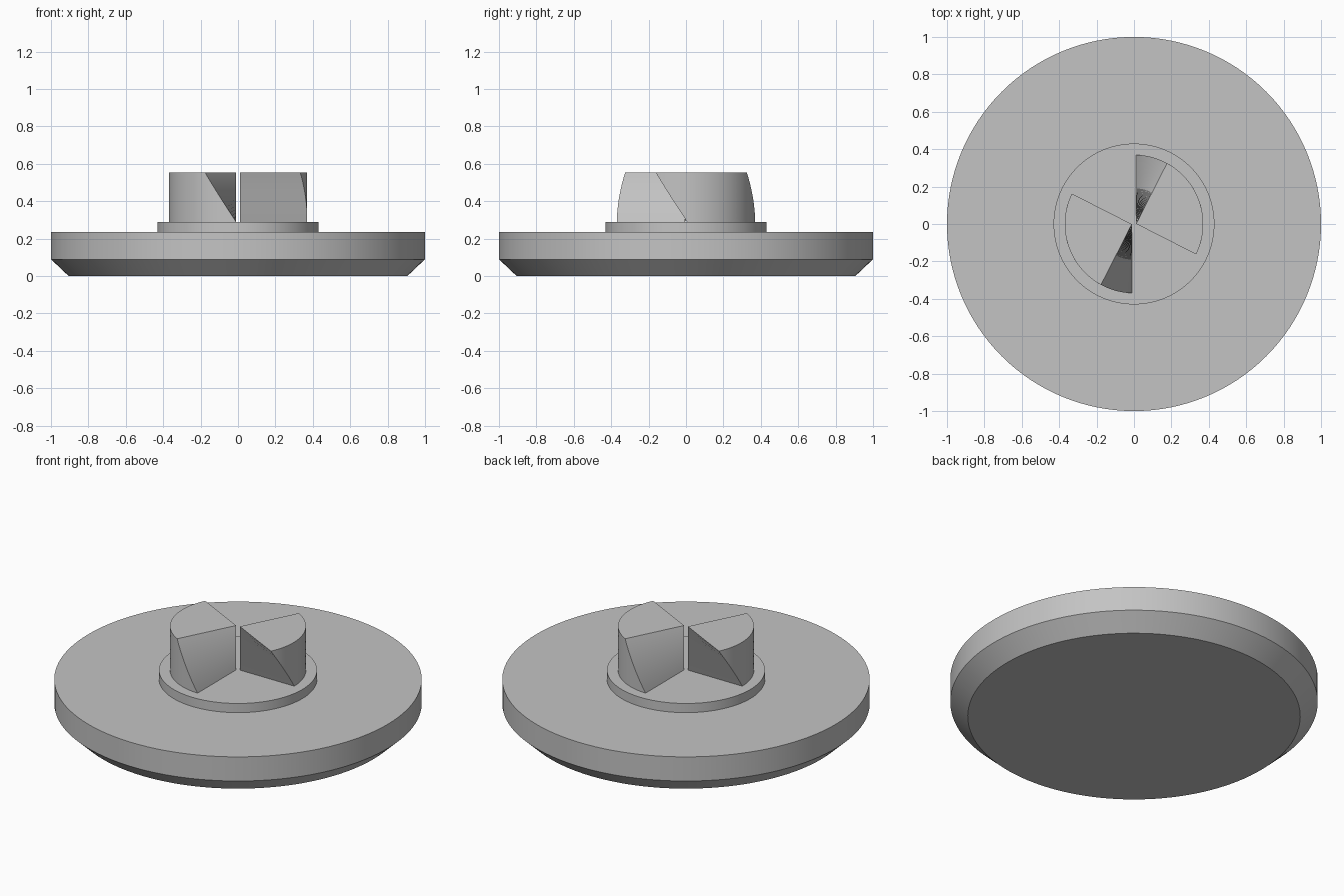
import bpy, bmesh
from math import radians, cos, sin, pi, sqrt, atan2
from mathutils import Matrix, Vector

cube = bpy.data.objects.get("Cube")
if cube:
    bpy.data.objects.remove(cube, do_unlink=True)

grey = bpy.data.materials.new("plain_grey")
grey.use_nodes = True
colour = (0.55, 0.55, 0.55, 1)
grey.diffuse_color = colour
grey.node_tree.nodes["Principled BSDF"].inputs["Base Color"].default_value = colour


def finish(name, bm):
    bmesh.ops.recalc_face_normals(bm, faces=bm.faces)
    mesh = bpy.data.meshes.new(name)
    bm.to_mesh(mesh)
    bm.free()
    mesh.materials.append(grey)
    obj = bpy.data.objects.new(name, mesh)
    bpy.context.collection.objects.link(obj)
    bpy.ops.object.select_all(action="DESELECT")
    obj.select_set(True)
    bpy.context.view_layer.objects.active = obj
    bpy.ops.object.shade_smooth_by_angle(angle=radians(30))
    return obj


def lathe(name, profile, steps=128):
    """Turn a (radius, height) profile about z, with flat end caps."""
    rings = []
    bm = bmesh.new()
    for r, z in profile:
        rings.append([bm.verts.new((r * cos(2 * pi * i / steps),
                                    r * sin(2 * pi * i / steps), z))
                      for i in range(steps)])
    skin(bm, rings)
    return finish(name, bm)


def skin(bm, rings):
    """Bridge successive rings and cap both ends."""
    for low, high in zip(rings, rings[1:]):
        for i in range(len(low)):
            j = (i + 1) % len(low)
            bm.faces.new((low[i], low[j], high[j], high[i]))
    bm.faces.new(rings[0][::-1])
    bm.faces.new(rings[-1])


def jaw(name, turn, radius=0.37, bottom=0.29, top=0.555,
        twist=radians(-27), layers=16, steps=32):
    """Quarter sector, twisted as it rises."""
    gap_x, gap_y = 0.01, 0.006
    start = atan2(gap_y, sqrt(radius ** 2 - gap_y ** 2))
    end = atan2(sqrt(radius ** 2 - gap_x ** 2), gap_x)
    section = [Vector((gap_x, gap_y, 0))]
    for i in range(steps + 1):
        a = start + (end - start) * i / steps
        section.append(Vector((radius * cos(a), radius * sin(a), 0)))
    bm = bmesh.new()
    rings = []
    for k in range(layers + 1):
        t = k / layers
        spin = Matrix.Rotation(turn + twist * t, 3, "Z")
        lift = Vector((0, 0, bottom + (top - bottom) * t))
        rings.append([bm.verts.new(spin @ p + lift) for p in section])
    skin(bm, rings)
    return finish(name, bm)


# Wide disc with a chamfered underside, and the raised collar on it
lathe("base_disc", [(0.905, 0), (1, 0.09), (1, 0.235)])
lathe("collar", [(0.43, 0.235), (0.43, 0.29)])

# Two opposed twisted coupling jaws
jaw("left_jaw", 0)
jaw("right_jaw", pi)
